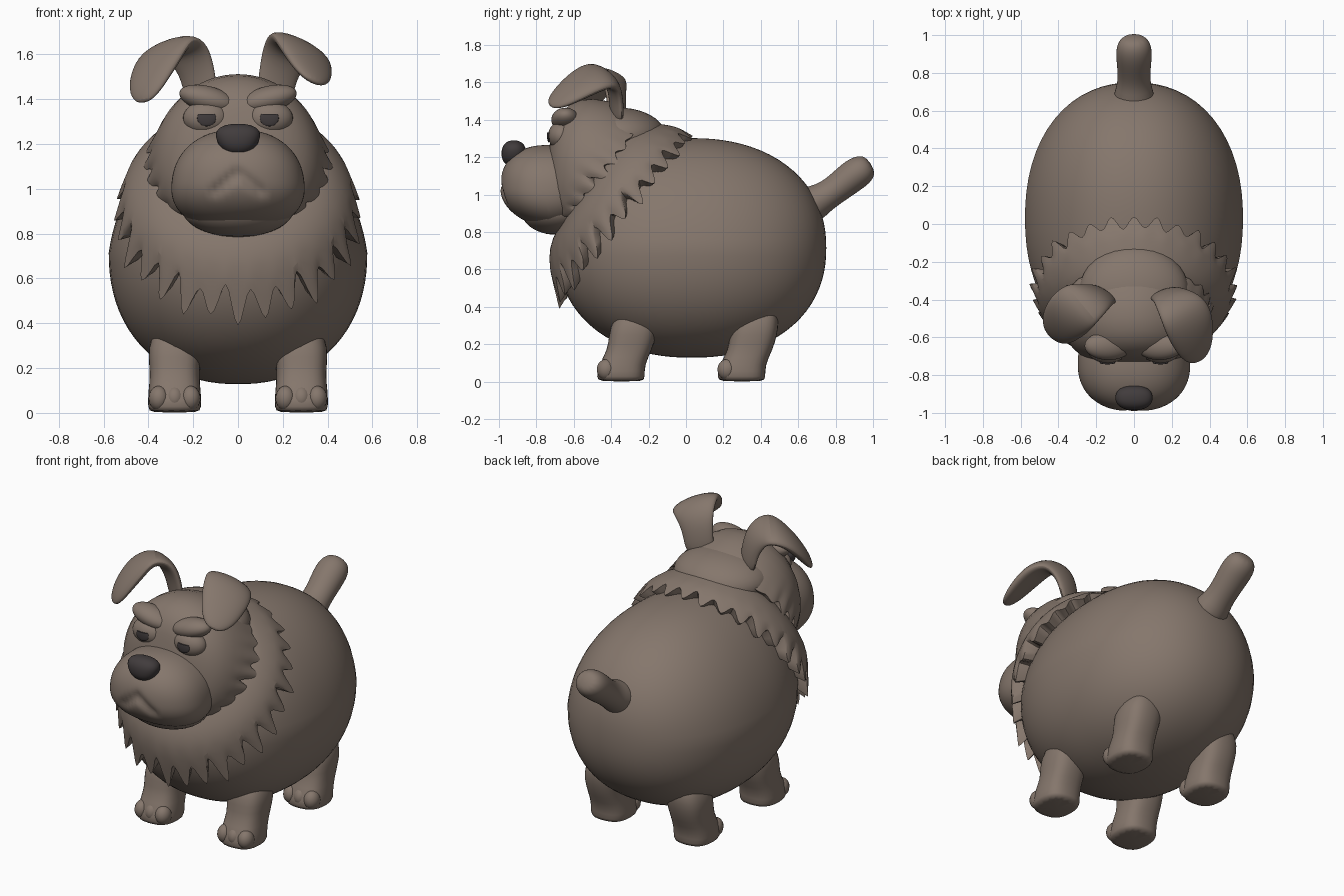
import bpy, bmesh, math
from mathutils import Vector

cube = bpy.data.objects.get("Cube")
if cube:
    bpy.data.objects.remove(cube)


def material(name, color):
    m = bpy.data.materials.new(name)
    m.use_nodes = True
    m.diffuse_color = color
    bsdf = m.node_tree.nodes["Principled BSDF"]
    bsdf.inputs["Base Color"].default_value = color
    bsdf.inputs["Roughness"].default_value = 0.8
    return m


FUR = material("brown_fur", (0.235, 0.183, 0.15, 1))
DARK = material("dark_grey", (0.053, 0.045, 0.046, 1))


def finish(name, bm, mat, subsurf=0, sharp=60):
    bmesh.ops.recalc_face_normals(bm, faces=bm.faces)
    mesh = bpy.data.meshes.new(name)
    bm.to_mesh(mesh)
    bm.free()
    mesh.materials.append(mat)
    mesh.shade_smooth()
    mesh.set_sharp_from_angle(angle=math.radians(sharp))
    ob = bpy.data.objects.new(name, mesh)
    bpy.context.collection.objects.link(ob)
    if subsurf:
        mod = ob.modifiers.new("smooth", "SUBSURF")
        mod.levels = mod.render_levels = subsurf
    return ob


def power(v, e):
    return math.copysign(abs(v) ** e, v)


def blob(name, center, radii, mat=FUR, exponent=2.0, segs=32, shape=None, tilt=0):
    """Superellipsoid, optionally reshaped by a function of its unit point."""
    bm = bmesh.new()
    bmesh.ops.create_uvsphere(bm, u_segments=segs, v_segments=segs * 2 // 3, radius=1)
    for v in bm.verts:
        p = v.co
        k = sum(abs(c) ** exponent for c in p) ** (-1 / exponent)
        p = p * k
        if shape:
            shape(p)
        v.co = Vector([a * b for a, b in zip(p, radii)])
    ob = finish(name, bm, mat)
    ob.location = center
    ob.rotation_euler.y = tilt
    return ob


def loft(name, rings, subsurf=1, sharp=60, creased=None):
    bm = bmesh.new()
    crease = bm.edges.layers.float.new("crease_edge")
    loops = [[bm.verts.new(p) for p in ring] for ring in rings]
    n = len(loops[0])
    for a, b in zip(loops, loops[1:]):
        for i in range(n):
            j = (i + 1) % n
            bm.faces.new((a[i], a[j], b[j], b[i]))
    bm.faces.new(loops[0])
    bm.faces.new(loops[-1])
    if creased is not None:
        loop = loops[creased]
        for i in range(n):
            bm.edges.get((loop[i - 1], loop[i]))[crease] = 1
    return finish(name, bm, FUR, subsurf, sharp)


def strap(name, path, across, flat):
    """Tube along a path of (x, y, z, half width), flattened by a ratio."""
    pts = [Vector(p[:3]) for p in path]
    rings = []
    for i, p in enumerate(pts):
        t = (pts[min(i + 1, len(pts) - 1)] - pts[max(i - 1, 0)]).normalized()
        w = Vector(across)
        w = (w - t * w.dot(t)).normalized()
        d = t.cross(w)
        h = path[i][3]
        rings.append([p + w * h * math.cos(a) + d * h * flat * math.sin(a)
                      for a in (k * math.tau / 12 for k in range(12))])
    return loft(name, rings, subsurf=2)


def furry(name, sections, teeth, depth, top_teeth):
    """Loft of tilted oval rings (top y, z, bottom y, z, half width).
    The second ring is the free edge, cut into fur points."""
    n = teeth * 4
    rings = []
    for ty, tz, by, bz, rx in sections:
        ring = []
        for i in range(n):
            a = i * math.tau / n
            up = math.cos(a)
            ring.append(Vector((rx * math.sin(a), (ty + by) / 2 + up * (ty - by) / 2,
                                (tz + bz) / 2 + up * (tz - bz) / 2)))
        rings.append(ring)
    for i, p in enumerate(rings[1]):
        up = math.cos(i * math.tau / n)
        wave = (abs(i % 4 - 2) / 2 - 0.5) * (1 + 0.3 * math.sin(i // 4 * 2.4))
        wave *= 1 - 0.4 * up if top_teeth else min(1, max(0, 1 - up * 1.3))
        p += (p - rings[2][i]).normalized() * depth * wave
        p.x *= 1 + 0.08 * wave
    return loft(name, rings, sharp=50, creased=1)


def narrow_top(p):
    p.x *= 1 - 0.15 * max(0, p.z)


# Body, neck ruff and head
blob("body", (0, 0.03, 0.715), (0.577, 0.72, 0.587), exponent=2.2, segs=64, shape=narrow_top)
furry("neck_ruff", [
    (-0.06, 1.22, -0.56, 0.58, 0.38),
    (0.01, 1.33, -0.70, 0.48, 0.53),
    (-0.05, 1.365, -0.73, 0.60, 0.515),
    (-0.12, 1.375, -0.735, 0.71, 0.47),
    (-0.22, 1.39, -0.69, 0.82, 0.40),
    (-0.34, 1.36, -0.62, 0.92, 0.30)], 28, 0.16, True)
furry("head", [
    (-0.28, 1.34, -0.60, 0.90, 0.31),
    (-0.23, 1.40, -0.65, 0.81, 0.41),
    (-0.34, 1.48, -0.72, 0.82, 0.385),
    (-0.50, 1.525, -0.75, 0.88, 0.345),
    (-0.63, 1.49, -0.75, 0.98, 0.27),
    (-0.70, 1.40, -0.75, 1.08, 0.17),
    (-0.72, 1.30, -0.75, 1.18, 0.07)], 24, 0.13, False)
blob("nape", (0, -0.36, 1.315), (0.29, 0.25, 0.15))


# Muzzle with heavy jowls, receding chin and a turned-down mouth crease
def jowls(p):
    if p.y < 0:
        p.y += 0.3 * min(0, p.z) ** 2
        if abs(p.x) < 0.4:
            d = p.z - (0.15 - 1.1 * abs(p.x))
            p.y += 0.08 * math.exp(-(d / 0.13) ** 2)
    p.x *= 1 - 0.1 * p.z


def nose_shape(p):
    p.x *= 0.95 + 0.2 * p.z


def flat_lid(p):
    p.z = min(p.z, 0.5)


blob("muzzle", (0, -0.74, 1.04), (0.295, 0.253, 0.225), exponent=2.3, segs=72, shape=jowls)
blob("chin", (0, -0.69, 0.91), (0.25, 0.19, 0.125))
blob("nose", (0, -0.92, 1.22), (0.1, 0.066, 0.07), DARK, exponent=2.3, shape=nose_shape)

# Eyes, scowling brows, legs and toes on both sides
LEG = [(0.0, -0.345, 0.11, 0.12), (0.02, -0.35, 0.122, 0.132),
       (0.09, -0.345, 0.12, 0.125), (0.17, -0.30, 0.11, 0.12),
       (0.25, -0.285, 0.12, 0.13), (0.33, -0.27, 0.125, 0.125),
       (0.42, -0.25, 0.08, 0.08)]
for side, s in (("left", 1), ("right", -1)):
    blob(side + "_eye_socket", (s * 0.14, -0.665, 1.315), (0.105, 0.072, 0.078))
    blob(side + "_iris", (s * 0.14, -0.734, 1.315), (0.042, 0.009, 0.036), DARK, shape=flat_lid)
    blob(side + "_brow", (s * 0.135, -0.645, 1.40), (0.13, 0.075, 0.058), tilt=-0.25 * s)
    for end, shift in (("front", 0), ("rear", 0.645)):
        rings = []
        for z, y, rx, ry in LEG:
            angles = [k * math.tau / 16 for k in range(16)]
            inward = 0.15 * max(0, z - 0.25)
            rings.append([(s * (0.283 - inward) + rx * power(math.cos(a), 0.75),
                           y + shift + ry * power(math.sin(a), 0.75), z) for a in angles])
        loft(f"{side}_{end}_leg", rings, sharp=70)
        for toe in (-1, 0, 1):
            blob(f"{side}_{end}_toe", (s * 0.283 + toe * 0.07, shift - 0.425, 0.065),
                 (0.046, 0.052, 0.056), segs=16)

# Folded ears, one flopping forward and one more outward
strap("left_ear", [
    (0.16, -0.37, 1.38, 0.09), (0.175, -0.37, 1.50, 0.09),
    (0.21, -0.39, 1.60, 0.115), (0.255, -0.45, 1.645, 0.145),
    (0.295, -0.53, 1.61, 0.15), (0.32, -0.62, 1.55, 0.125),
    (0.335, -0.69, 1.50, 0.09), (0.34, -0.73, 1.475, 0.035)], (0.85, 0.3, -0.42), 0.33)
strap("right_ear", [
    (-0.16, -0.37, 1.38, 0.09), (-0.175, -0.37, 1.50, 0.09),
    (-0.215, -0.385, 1.605, 0.115), (-0.275, -0.42, 1.65, 0.14),
    (-0.34, -0.475, 1.60, 0.145), (-0.39, -0.535, 1.51, 0.125),
    (-0.415, -0.585, 1.43, 0.09), (-0.42, -0.61, 1.385, 0.035)], (-0.8, 0.5, -0.25), 0.33)

# Stubby tail
strap("tail", [
    (0, 0.62, 0.92, 0.14), (0, 0.73, 0.98, 0.09), (0, 0.81, 1.035, 0.09),
    (0, 0.89, 1.10, 0.10), (0, 0.95, 1.14, 0.095), (0, 0.99, 1.165, 0.055)], (1, 0, 0), 0.9)
